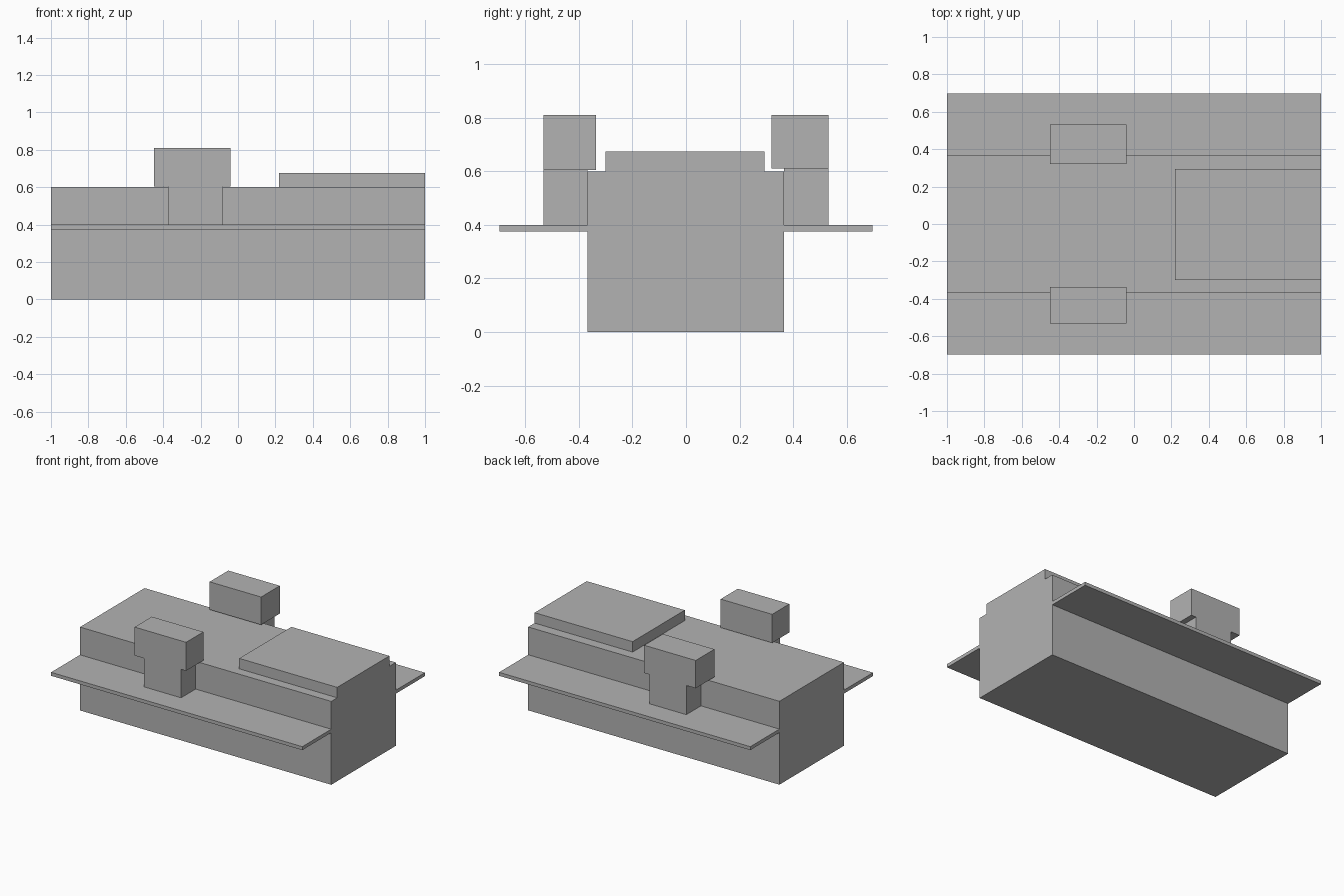
import bpy
import bmesh
from mathutils import Matrix, Vector

cube = bpy.data.objects.get("Cube")
if cube:
    bpy.data.objects.remove(cube, do_unlink=True)

# One plain grey for everything
GREY = (0.45, 0.45, 0.45, 1.0)
grey = bpy.data.materials.new("plain_grey")
grey.use_nodes = True
grey.diffuse_color = GREY
for node in grey.node_tree.nodes:
    if node.type == 'BSDF_PRINCIPLED':
        node.inputs["Base Color"].default_value = GREY


def box(name, x, y, z):
    """Flat-faced box spanning the given (low, high) ranges."""
    low, high = (Vector(corner) for corner in zip(x, y, z))
    bm = bmesh.new()
    bmesh.ops.create_cube(bm, size=1)
    bmesh.ops.transform(bm, verts=bm.verts,
                        matrix=Matrix.Diagonal((high - low).to_4d()))
    mesh = bpy.data.meshes.new(name)
    bm.to_mesh(mesh)
    bm.free()
    mesh.materials.append(grey)
    obj = bpy.data.objects.new(name, mesh)
    obj.location = (low + high) / 2
    bpy.context.collection.objects.link(obj)
    return obj


# Main block and the low raised slab at its left end
box("body", (-1, 1), (-0.368, 0.366), (0, 0.6))
box("raised_slab", (0.22, 1), (-0.3, 0.293), (0.6, 0.675))

# Thin ledges along both long sides
box("front_ledge", (-1, 1), (-0.697, -0.368), (0.375, 0.4))
box("back_ledge", (-1, 1), (0.366, 0.697), (0.375, 0.4))

# T-shaped posts on the ledges: narrow stem, wide head reaching over the body
STEM_X = (-0.375, -0.08)
HEAD_X = (-0.45, -0.04)
box("front_post_stem", STEM_X, (-0.533, -0.368), (0.4, 0.605))
box("front_post_head", HEAD_X, (-0.533, -0.337), (0.605, 0.81))
box("back_post_stem", STEM_X, (0.366, 0.532), (0.4, 0.61))
box("back_post_head", HEAD_X, (0.32, 0.532), (0.61, 0.81))
